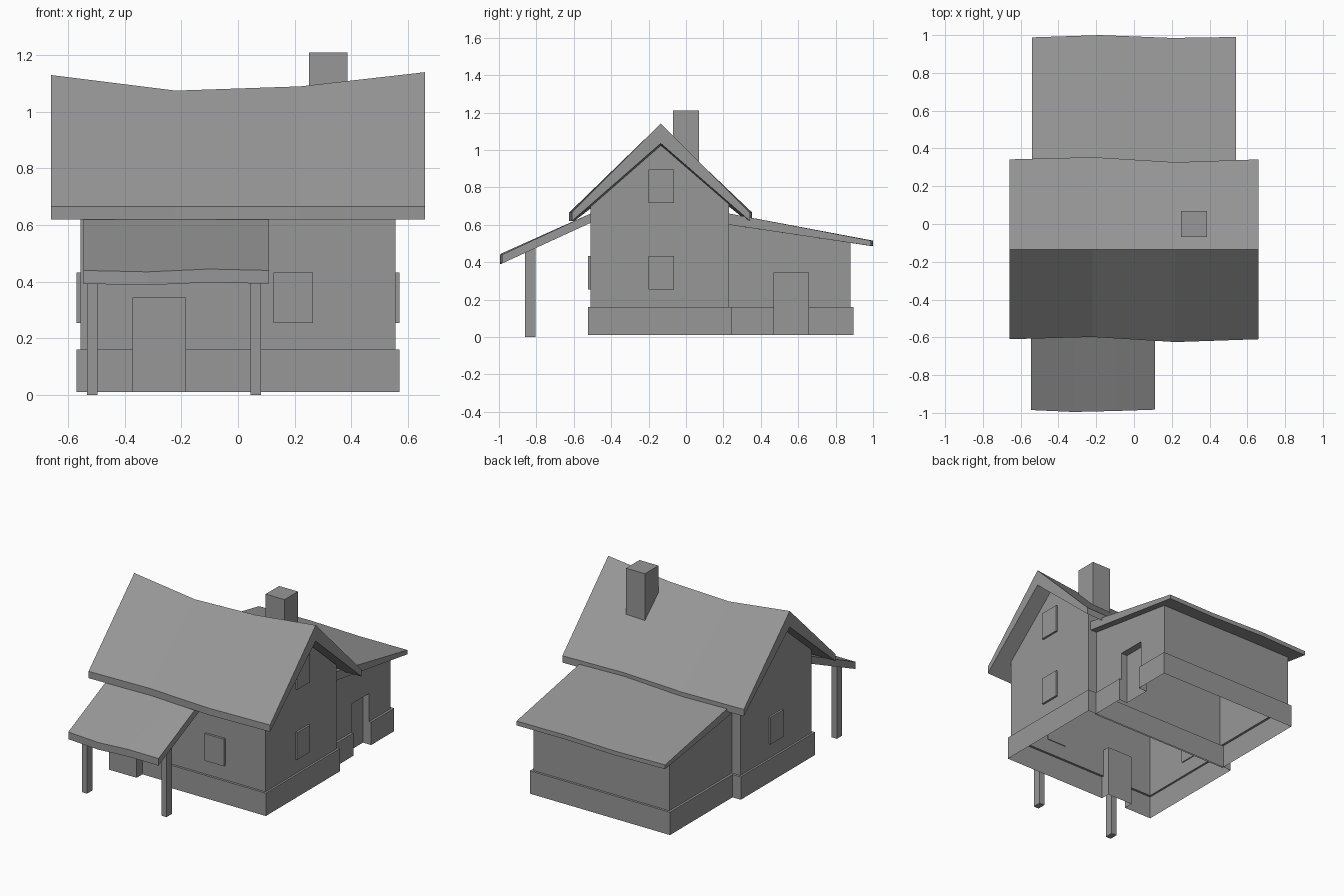
import bpy
import bmesh

cube = bpy.data.objects.get("Cube")
if cube:
    bpy.data.objects.remove(cube, do_unlink=True)

grey = bpy.data.materials.new("plain_grey")
grey.use_nodes = True
colour = (0.31, 0.31, 0.31, 1)
grey.diffuse_color = colour
grey.node_tree.nodes["Principled BSDF"].inputs["Base Color"].default_value = colour


def finish(name, bm):
    bmesh.ops.recalc_face_normals(bm, faces=bm.faces)
    mesh = bpy.data.meshes.new(name)
    bm.to_mesh(mesh)
    bm.free()
    mesh.materials.append(grey)
    obj = bpy.data.objects.new(name, mesh)
    bpy.context.collection.objects.link(obj)
    return obj


def loft(name, stations):
    """Join matching (y, z) outlines placed at successive x positions."""
    bm = bmesh.new()
    rings = [[bm.verts.new((x, y, z)) for y, z in outline] for x, outline in stations]
    for a, b in zip(rings, rings[1:]):
        for i in range(len(a)):
            j = (i + 1) % len(a)
            bm.faces.new((a[i], a[j], b[j], b[i]))
    bm.faces.new(rings[0])
    bm.faces.new(rings[-1])
    return finish(name, bm)


def box(name, x, y, z):
    outline = [(y[0], z[0]), (y[1], z[0]), (y[1], z[1]), (y[0], z[1])]
    return loft(name, [(x[0], outline), (x[1], outline)])


def shell(wall, plinth, niche):
    """Merge wall and plinth, cut the door niche, and open the bottom and top."""
    for tool, operation in ((plinth, 'UNION'), (niche, 'DIFFERENCE')):
        mod = wall.modifiers.new(operation.lower(), 'BOOLEAN')
        mod.object, mod.operation, mod.solver = tool, operation, 'EXACT'
    graph = bpy.context.evaluated_depsgraph_get()
    mesh = bpy.data.meshes.new_from_object(wall.evaluated_get(graph))
    wall.modifiers.clear()
    wall.data = mesh
    for tool in (plinth, niche):
        bpy.data.objects.remove(tool, do_unlink=True)
    bm = bmesh.new()
    bm.from_mesh(mesh)
    bm.normal_update()
    spare = [f for f in bm.faces
             if (f.normal.z < -0.9 and f.calc_center_median().z < 0.02)
             or (f.normal.z > 0.1 and f.calc_center_median().z > 0.4)]
    bmesh.ops.delete(bm, geom=spare, context='FACES')
    bm.to_mesh(mesh)
    bm.free()


# Main house block with gables, plinth and recessed front door
gable = [(-0.51, 0.05), (0.23, 0.05), (0.23, 0.71), (-0.14, 1.03), (-0.51, 0.71)]
shell(loft("main_walls", [(-0.557, gable), (0.557, gable)]),
      box("plinth", (-0.57, 0.57), (-0.525, 0.245), (0.01, 0.16)),
      box("niche", (-0.37, -0.185), (-0.7, -0.465), (-0.1, 0.345)))

# Rear extension with plinth and recessed side door
lean = [(0.225, 0.05), (0.88, 0.05), (0.88, 0.51), (0.225, 0.61)]
shell(loft("extension_walls", [(-0.495, lean), (0.495, lean)]),
      box("plinth", (-0.51, 0.51), (0.235, 0.895), (0.01, 0.16)),
      box("niche", (0.45, 0.7), (0.47, 0.655), (-0.1, 0.345)))

# Main roof: ridge sags and eaves wander between the two ends
main = []
for x, ridge, dy in ((-0.66, 1.13, 0), (-0.22, 1.075, 0.012),
                     (0.22, 1.09, -0.015), (0.66, 1.14, 0)):
    front, back = -0.61 + dy, 0.342 + dy
    main.append((x, [(front, 0.62), (front, 0.665), (-0.135, ridge),
                     (back, 0.665), (back, 0.62), (-0.135, ridge - 0.105)]))
loft("main_roof", main)

# Porch roof
porch = []
for x, y, z in ((-0.545, -0.985, 0.44), (-0.32, -0.995, 0.435),
                (-0.1, -0.99, 0.445), (0.11, -0.983, 0.44)):
    porch.append((x, [(y, z - 0.047), (y, z), (-0.51, 0.66), (-0.51, 0.61)]))
loft("porch_roof", porch)

# Extension roof
rear = []
for x, y in ((-0.54, 0.988), (-0.18, 1.0), (0.2, 0.985), (0.54, 0.99)):
    rear.append((x, [(0.23, 0.60), (0.23, 0.66), (y, 0.515), (y, 0.487)]))
loft("extension_roof", rear)

# Porch posts
for name, x in (("right_post", -0.515), ("left_post", 0.063)):
    box(name, (x - 0.019, x + 0.019), (-0.86, -0.805), (0, 0.475))

# Chimney
box("chimney", (0.25, 0.387), (-0.07, 0.07), (0.84, 1.21))

# Window panels
low, high, side = (0.255, 0.433), (0.715, 0.895), (-0.2, -0.065)
box("front_window", (0.125, 0.265), (-0.525, -0.505), low)
box("left_lower_window", (0.55, 0.57), side, low)
box("left_upper_window", (0.55, 0.57), side, high)
box("right_lower_window", (-0.57, -0.55), side, low)
